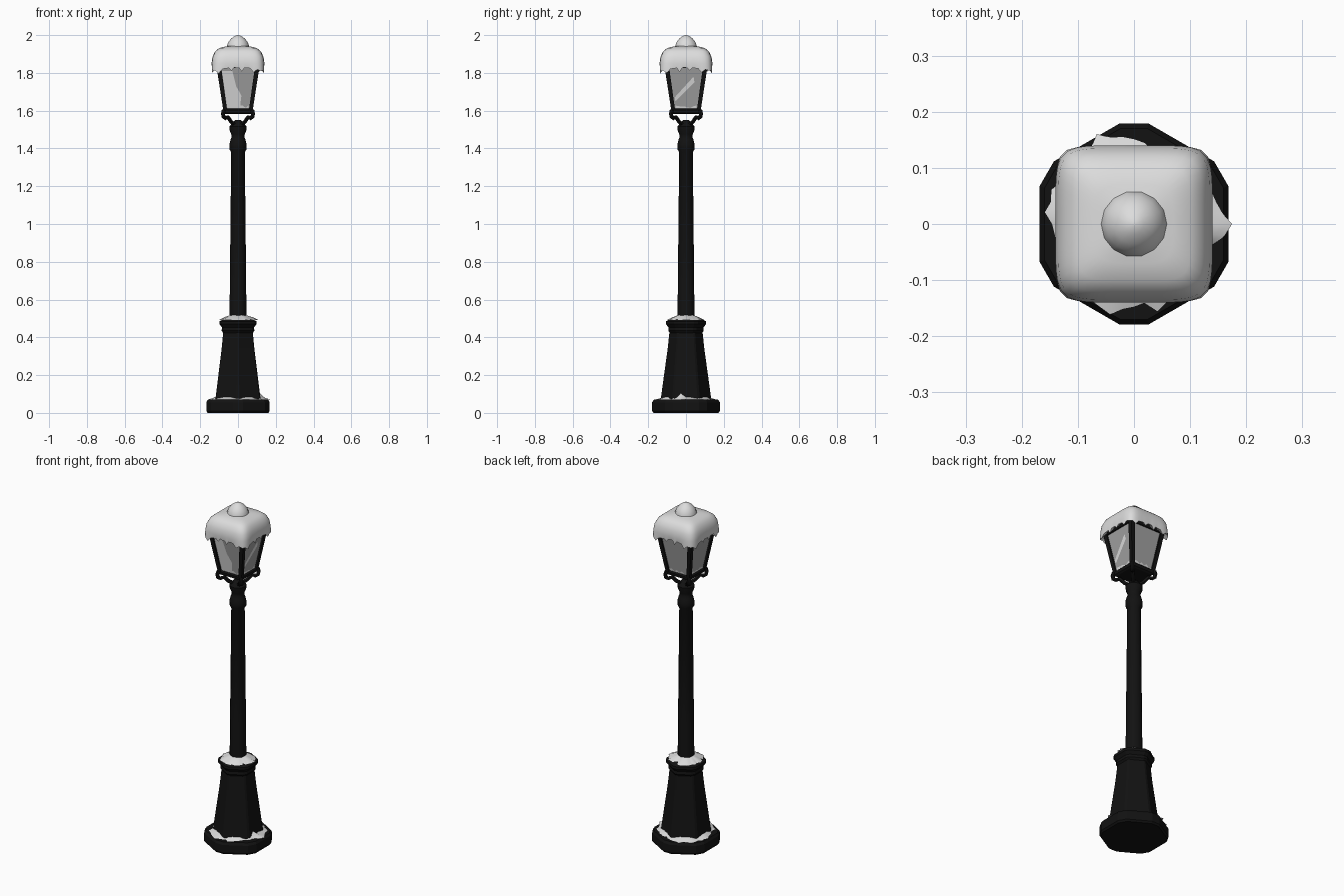
import bpy, bmesh, math, random
from math import cos, sin, pi

if "Cube" in bpy.data.objects:
    bpy.data.objects.remove(bpy.data.objects["Cube"])

random.seed(4)


def material(name, r, g, b):
    m = bpy.data.materials.new(name)
    m.diffuse_color = (r, g, b, 1)
    m.use_nodes = True
    m.node_tree.nodes["Principled BSDF"].inputs["Base Color"].default_value = m.diffuse_color
    return m


IRON = material("black iron", 0.006, 0.006, 0.006)
SNOW = material("snow", 0.72, 0.72, 0.72)
GLASS = material("grey glass", 0.36, 0.36, 0.36)


def finish(name, bm, mat, smooth=None):
    bmesh.ops.recalc_face_normals(bm, faces=bm.faces)
    me = bpy.data.meshes.new(name)
    bm.to_mesh(me)
    bm.free()
    me.materials.append(mat)
    if smooth:
        me.polygons.foreach_set("use_smooth", [True] * len(me.polygons))
        me.set_sharp_from_angle(angle=math.radians(smooth))
    ob = bpy.data.objects.new(name, me)
    bpy.context.collection.objects.link(ob)
    return ob


def loft(name, mat, rings, smooth=None, caps=True):
    """Skin a list of equally long point rings."""
    bm = bmesh.new()
    rows = [[bm.verts.new(p) for p in ring] for ring in rings]
    for a, b in zip(rows, rows[1:]):
        for i in range(len(a)):
            j = (i + 1) % len(a)
            bm.faces.new((a[i], a[j], b[j], b[i]))
    if caps:
        bm.faces.new(rows[0])
        bm.faces.new(rows[-1])
    return finish(name, bm, mat, smooth)


# Cross-sections
def circle(r, z, n=10):
    return [(r * cos(2 * pi * i / n), r * sin(2 * pi * i / n), z) for i in range(n)]


def square(h, z, cx=0, cy=0):
    return [(cx + sx * h, cy + sy * h, z) for sx, sy in ((1, 1), (-1, 1), (-1, -1), (1, -1))]


def cut_hexagon(r, z, cut=0.15):
    """Hexagon with points towards the front and back and clipped corners."""
    c = [(r * cos(pi / 2 + k * pi / 3), r * sin(pi / 2 + k * pi / 3)) for k in range(6)]
    pts = []
    for k in range(6):
        for o in (c[k - 1], c[(k + 1) % 6]):
            pts.append(tuple(c[k][a] * (1 - cut) + o[a] * cut for a in (0, 1)) + (z,))
    return pts


def hex_radius(r, t):
    d = (t + pi / 6) % (pi / 3) - pi / 6
    return min(r * cos(pi / 6) / cos(d), r * 0.93)


def soft_square(a, t, n):
    k = (abs(cos(t)) ** n + abs(sin(t)) ** n) ** (-1 / n)
    return a * k * cos(t), a * k * sin(t)


# Hexagonal pedestal
loft("base_plinth", IRON, [cut_hexagon(r, z) for r, z in
     ((0.185, 0), (0.194, 0.01), (0.194, 0.056), (0.184, 0.07))])
loft("pedestal", IRON, [cut_hexagon(r, z, 0.06) for r, z in
     ((0.140, 0.06), (0.134, 0.10), (0.100, 0.34), (0.089, 0.44))])
loft("pedestal_collar", IRON, [cut_hexagon(r, z, 0.12) for r, z in
     ((0.088, 0.42), (0.100, 0.435), (0.098, 0.452), (0.113, 0.47), (0.113, 0.485), (0.055, 0.51))])

# Turned pole with knob and neck
loft("pole", IRON, [circle(r, z, 12) for r, z in
     ((0.045, 0.48), (0.043, 0.70), (0.036, 1.38), (0.045, 1.395), (0.046, 1.42), (0.040, 1.445),
      (0.034, 1.46), (0.036, 1.475), (0.044, 1.495), (0.046, 1.515), (0.030, 1.535), (0.016, 1.55))],
     smooth=35)

# Lantern: glass body, floor, eave and corner bars
loft("lantern_glass", GLASS, [square(0.068, 1.605), square(0.105, 1.83)])
loft("lantern_floor", IRON, [square(h, z) for h, z in
     ((0.066, 1.582), (0.076, 1.588), (0.078, 1.604), (0.07, 1.612))])
loft("lantern_eave", IRON, [square(0.112, 1.825), square(0.118, 1.84), square(0.03, 1.93)])
for sx in (-1, 1):
    for sy in (-1, 1):
        loft("corner_bar", IRON, [square(0.010, 1.59, sx * 0.066, sy * 0.066),
                                  square(0.012, 1.835, sx * 0.102, sy * 0.102)])

# Curled brackets under the lantern corners, swept as short tubes
path = [(0.022, 1.525), (0.050, 1.540), (0.075, 1.566), (0.095, 1.560),
        (0.108, 1.566), (0.112, 1.585), (0.106, 1.604)]
for k in range(4):
    a = pi / 4 + k * pi / 2
    rings = []
    for i, (r, z) in enumerate(path):
        p, q = path[max(i - 1, 0)], path[min(i + 1, len(path) - 1)]
        L = math.hypot(q[0] - p[0], q[1] - p[1])
        nr, nz = -(q[1] - p[1]) / L, (q[0] - p[0]) / L
        ring = []
        for m in range(6):
            u, v = 0.011 * cos(m * pi / 3), 0.011 * sin(m * pi / 3)
            R = r + nr * u
            ring.append((R * cos(a) - v * sin(a), R * sin(a) + v * cos(a), z + nz * u))
        rings.append(ring)
    loft("bracket", IRON, rings, smooth=50)

# Snow cap with drooping corners and a ragged icicle edge
N = 64
profile = [(0.106, 1.845, 9), (0.136, 1.822, 7), (0.140, 1.85, 6), (0.135, 1.885, 6),
           (0.121, 1.914, 6), (0.100, 1.931, 6), (0.070, 1.939, 4), (0.030, 1.945, 2.5)]
rings = []
for row, (a, z, n) in enumerate(profile):
    ring = []
    for i in range(N):
        t = 2 * pi * (i + 0.5) / N
        x, y = soft_square(a, t, n)
        dz = 0
        if row == 1:
            corner = abs(sin(2 * t)) ** 6
            dz = -0.016 * corner + (-0.020 if i % 4 == 1 else 0.008) * random.uniform(0.4, 1)
            x, y = x * (1 + 0.03 * corner), y * (1 + 0.03 * corner)
        ring.append((x, y, z + dz))
    rings.append(ring)
loft("snow_cap", SNOW, rings, smooth=60, caps=False)
loft("snow_knob", SNOW, [circle(r, z, 14) for r, z in
     ((0.060, 1.930), (0.058, 1.945), (0.050, 1.965), (0.036, 1.982), (0.018, 1.995), (0.004, 2.0))],
     smooth=60)


# Ragged snow lying on the two ledges
def ledge_snow(name, inner, mid, outer, ragged, bump=0):
    rings = [[], [], []]
    for i in range(48):
        t = 2 * pi * i / 48
        s = random.uniform(-ragged, ragged) + ragged * 0.8 * sin(3 * t + 1)
        lift = bump * math.exp(-((t - 5.95) / 0.22) ** 2)
        for ring, (r, z), k, h in zip(rings, (inner, mid, outer), (0, 0.6, 1), (1, 0.3, 0)):
            R = hex_radius(r + s * k, t + pi / 6 + pi / 3)
            ring.append((R * cos(t), R * sin(t), z + lift * h))
    loft(name, SNOW, rings, smooth=50, caps=False)


ledge_snow("base_snow", (0.130, 0.084), (0.150, 0.077), (0.170, 0.0705), 0.012, 0.025)
ledge_snow("collar_snow", (0.045, 0.518), (0.080, 0.505), (0.103, 0.493), 0.007)


# Thin frost plates on the panes: low drifts everywhere, streaks on two panes
def pane_plate(name, points, turn):
    bm = bmesh.new()
    vs = []
    for u, z in points:
        d = 0.070 + (z - 1.605) * 0.1644
        a = turn * pi / 2
        vs.append(bm.verts.new((u * cos(a) + d * sin(a), u * sin(a) - d * cos(a), z)))
    bm.faces.new(vs)
    finish(name, bm, SNOW)


for k in range(4):
    top = [(0.056 - 0.016 * i, 1.614 + random.uniform(0, 0.014)) for i in range(8)]
    pane_plate("pane_drift", [(-0.056, 1.606), (0.056, 1.606)] + top, k)
pane_plate("front_frost", [(-0.056, 1.61), (0.010, 1.61), (0.018, 1.68), (-0.010, 1.73),
                           (-0.030, 1.81), (-0.085, 1.81)], 0)
pane_plate("side_frost", [(-0.060, 1.67), (-0.056, 1.65), (0.045, 1.75), (0.040, 1.78)], 1)
